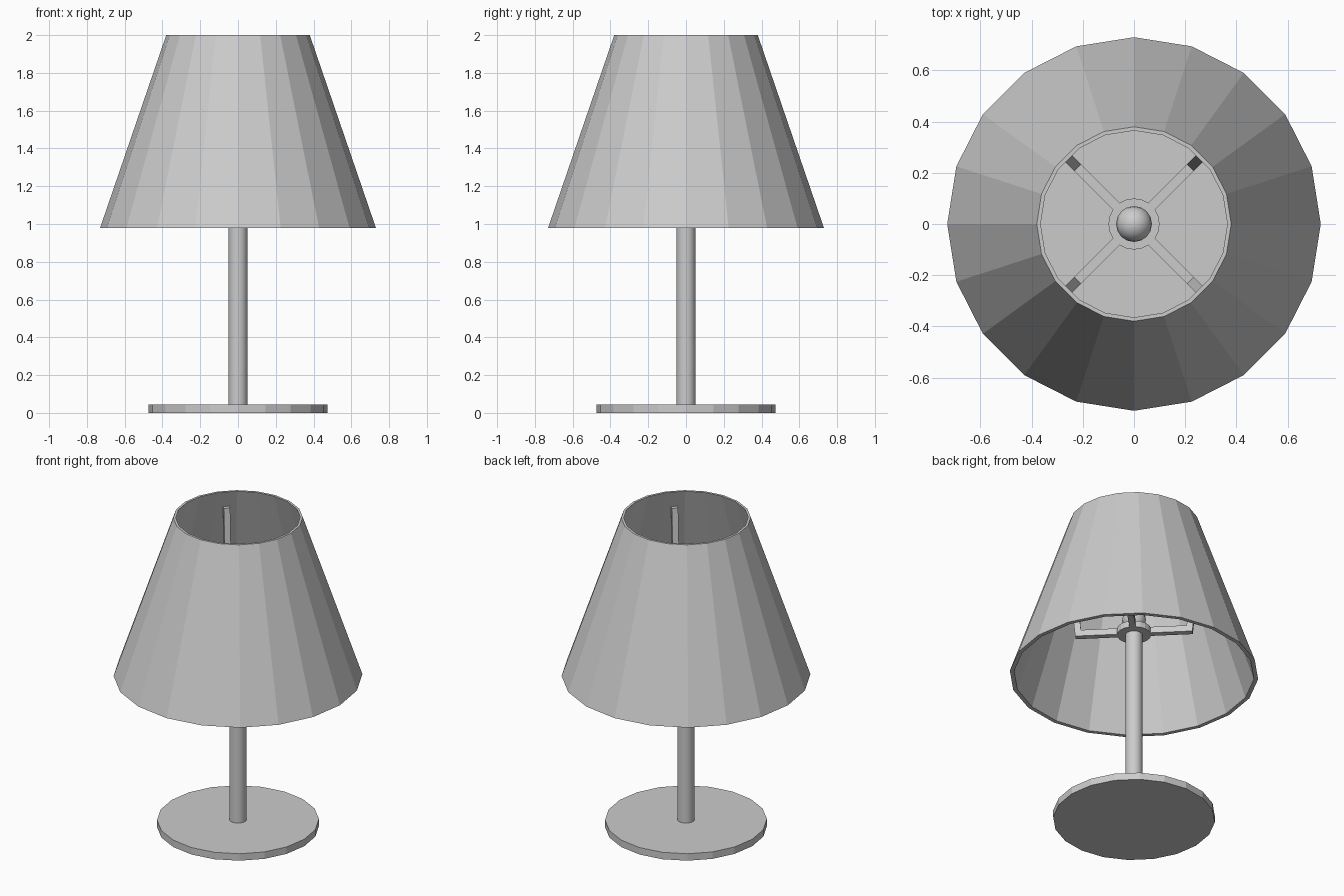
import bpy, bmesh
from math import radians, cos, sin, tau
from mathutils import Matrix, Vector

cube = bpy.data.objects.get("Cube")
if cube:
    bpy.data.objects.remove(cube)

SIDES = 20

grey = bpy.data.materials.new("light_grey")
grey.use_nodes = True
grey.diffuse_color = (0.6, 0.6, 0.6, 1)
grey.node_tree.nodes["Principled BSDF"].inputs["Base Color"].default_value = (0.6, 0.6, 0.6, 1)


def finish(name, bm, smooth=False):
    """Turn a bmesh into a named object with the lamp material."""
    bmesh.ops.recalc_face_normals(bm, faces=bm.faces)
    mesh = bpy.data.meshes.new(name)
    bm.to_mesh(mesh)
    bm.free()
    mesh.materials.append(grey)
    obj = bpy.data.objects.new(name, mesh)
    bpy.context.collection.objects.link(obj)
    if smooth:
        bpy.ops.object.select_all(action='DESELECT')
        obj.select_set(True)
        bpy.context.view_layer.objects.active = obj
        bpy.ops.object.shade_smooth_by_angle(angle=radians(40))
    return obj


def disc(name, radius, bottom, top, smooth=False):
    """Upright closed cylinder between two heights."""
    bm = bmesh.new()
    bmesh.ops.create_cone(bm, cap_ends=True, segments=SIDES, radius1=radius,
                          radius2=radius, depth=top - bottom,
                          matrix=Matrix.Translation((0, 0, (bottom + top) / 2)))
    return finish(name, bm, smooth)


def ring_surface(name, profile):
    """Revolve a closed (radius, height) profile into a faceted ring."""
    bm = bmesh.new()
    rings = [[bm.verts.new((r * cos(tau * i / SIDES), r * sin(tau * i / SIDES), z))
              for i in range(SIDES)] for r, z in profile]
    for k, ring in enumerate(rings):
        above = rings[(k + 1) % len(rings)]
        for i in range(SIDES):
            j = (i + 1) % SIDES
            bm.faces.new((ring[i], ring[j], above[j], above[i]))
    return finish(name, bm)


def bar(name, profile, width, angle):
    """Extrude a radial (radius, height) outline sideways and turn it about z."""
    bm = bmesh.new()
    face = bm.faces.new([bm.verts.new((r, -width / 2, z)) for r, z in profile])
    extruded = bmesh.ops.extrude_face_region(bm, geom=[face])["geom"]
    bmesh.ops.translate(bm, vec=Vector((0, width, 0)),
                        verts=[v for v in extruded if isinstance(v, bmesh.types.BMVert)])
    bmesh.ops.rotate(bm, verts=bm.verts, matrix=Matrix.Rotation(angle, 3, 'Z'))
    return finish(name, bm)


# Foot and stem
disc("base", 0.475, 0, 0.045)
disc("stem", 0.05, 0.045, 1.3, smooth=True)

# Hollow faceted shade
ring_surface("shade", [(0.73, 0.98), (0.38, 2.0), (0.365, 2.0), (0.705, 0.98)])

# Shade carrier: hub with four bent arms
disc("carrier_hub", 0.1, 1.25, 1.29)
arm = [(0.08, 1.25), (0.345, 1.25), (0.405, 1.89), (0.37, 1.89), (0.311, 1.29), (0.08, 1.29)]
for n, side in enumerate(("back_left", "back_right", "front_right", "front_left")):
    bar("carrier_arm_" + side, arm, 0.037, radians(45 + 90 * n))

# Bulb
bm = bmesh.new()
bmesh.ops.create_uvsphere(bm, u_segments=16, v_segments=10, radius=0.07,
                          matrix=Matrix.Translation((0, 0, 1.35)))
finish("bulb", bm, smooth=True)
